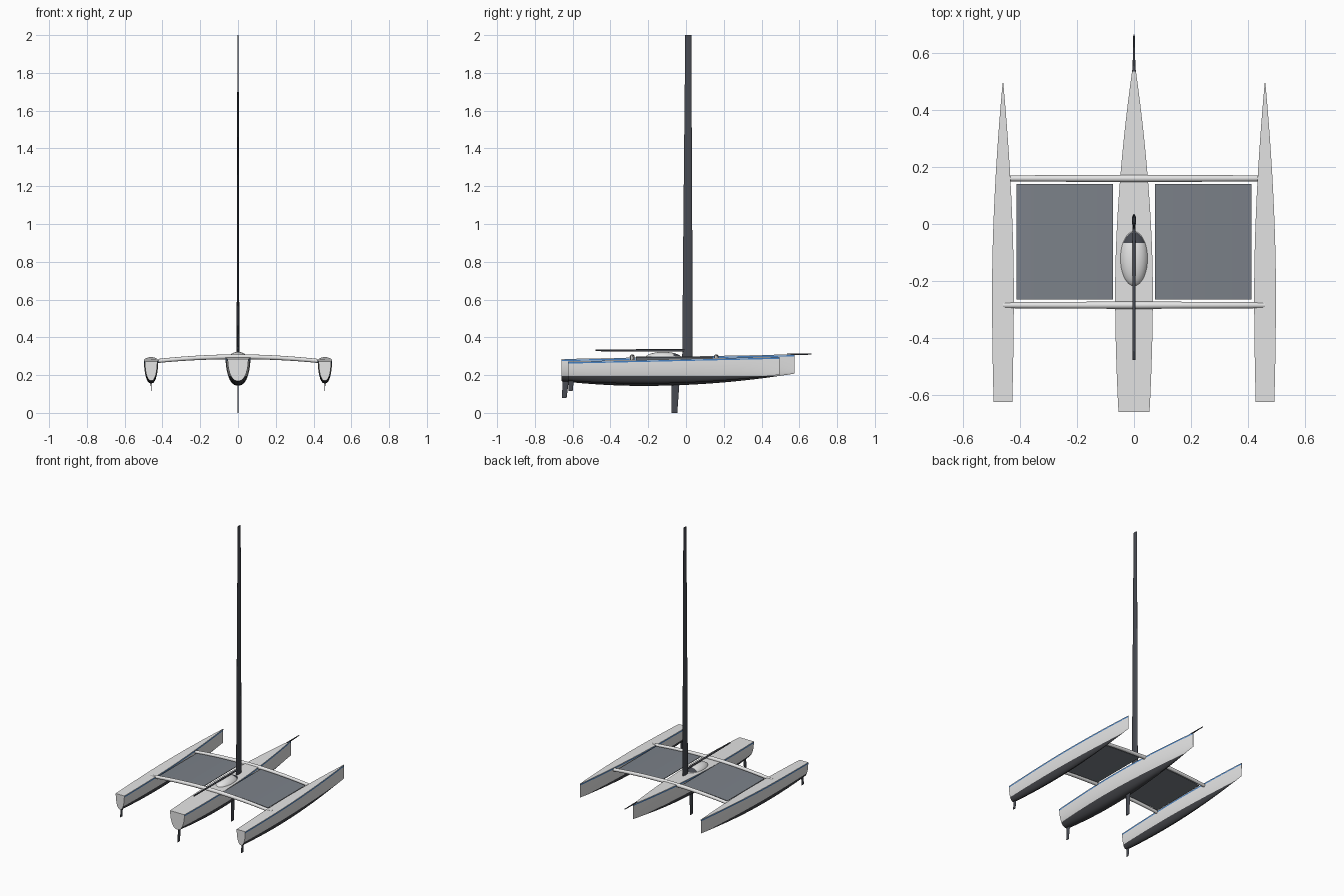
import bpy, bmesh, math

if "Cube" in bpy.data.objects:
    bpy.data.objects.remove(bpy.data.objects["Cube"])


def material(name, r, g, b):
    m = bpy.data.materials.new(name)
    m.diffuse_color = (r, g, b, 1)
    m.use_nodes = True
    m.node_tree.nodes["Principled BSDF"].inputs["Base Color"].default_value = m.diffuse_color
    return m


WHITE = material("hull white", 0.78, 0.78, 0.78)
CARBON = material("dark carbon", 0.065, 0.07, 0.085)
BLUE = material("stripe blue", 0.06, 0.22, 0.55)
BOTTOM = material("bottom paint", 0.06, 0.062, 0.07)
NET = material("net grey", 0.2, 0.22, 0.25)


def finish(name, bm, mats, angle=35):
    bmesh.ops.recalc_face_normals(bm, faces=bm.faces)
    me = bpy.data.meshes.new(name)
    bm.to_mesh(me)
    bm.free()
    for m in mats:
        me.materials.append(m)
    ob = bpy.data.objects.new(name, me)
    bpy.context.collection.objects.link(ob)
    bpy.ops.object.select_all(action='DESELECT')
    ob.select_set(True)
    bpy.context.view_layer.objects.active = ob
    bpy.ops.object.shade_smooth_by_angle(angle=math.radians(angle))
    return ob


def loft(rings):
    """Closed rings of points joined into a capped solid."""
    bm = bmesh.new()
    rows = [[bm.verts.new(p) for p in ring] for ring in rings]
    n = len(rows[0])
    for a, b in zip(rows, rows[1:]):
        for i in range(n):
            j = (i + 1) % n
            bm.faces.new((a[i], a[j], b[j], b[i]))
    bm.faces.new(rows[0])
    bm.faces.new(rows[-1])
    return bm


def cut(bm, co, no):
    geom = bm.verts[:] + bm.edges[:] + bm.faces[:]
    bmesh.ops.bisect_plane(bm, geom=geom, plane_co=co, plane_no=no, dist=1e-5)


# Hulls: U-shaped sections, widest at 35% of the length, plumb bow
def hull(name, cx, y0, y1, width, stern_w, deck, keel):
    rings = []
    for k in range(25):
        u = k / 24
        aft = max(0, (0.35 - u) / 0.35)
        fwd = max(0, (u - 0.35) / 0.65)
        w = width * (1 - (1 - stern_w) * aft ** 2) * (1 - fwd ** 1.8) + 0.0012
        top = deck[0] + (deck[1] - deck[0]) * u
        low = keel[1] + (keel[0] - keel[1]) * aft ** 2 + (keel[2] - keel[1]) * fwd ** 2
        h = top - low
        depth = [0, 0.004, 0.011] + [h * math.sin(math.radians(a)) for a in (16, 28, 40, 52, 64, 76)]
        side = [(w * max(0, 1 - (d / h) ** 2) ** 0.43, top - d) for d in depth]
        y = y0 + (y1 - y0) * u
        rings.append([(cx + x, y, z) for x, z in side] + [(cx, y, low)]
                     + [(cx - x, y, z) for x, z in reversed(side)])
    bm = loft(rings)
    # sheer stripe lies between the second and third section points
    n = len(rings[0])
    bm.faces.ensure_lookup_table()
    for i, f in enumerate(bm.faces):
        if i < 24 * n and i % n in (1, n - 3):
            f.material_index = 1
    # bottom paint under the waterline
    cut(bm, (0, 0, 0.196), (0, 0, 1))
    bm.normal_update()
    for f in bm.faces:
        if f.calc_center_median().z < 0.196 and abs(f.normal.y) < 0.95:
            f.material_index = 2
    finish(name, bm, (WHITE, BLUE, BOTTOM))


hull("main_hull", 0, -0.66, 0.575, 0.065, 0.82, (0.285, 0.31), (0.168, 0.143, 0.208))
for side, s in (("left", -1), ("right", 1)):
    hull(side + "_float", s * 0.46, -0.625, 0.495, 0.037, 0.85, (0.272, 0.297), (0.17, 0.155, 0.202))


# Foils: teardrop sections given as (z, trailing y, leading y, half thickness)
def foil(name, cx, stations):
    rings = []
    for z, ya, yb, t in stations:
        ring = []
        for i in range(16):
            a = 2 * math.pi * i / 16
            c = math.cos(a)
            ring.append((cx + t * math.sin(a) * (0.8 + 0.2 * c),
                         (ya + yb) / 2 + (yb - ya) / 2 * c, z))
        rings.append(ring)
    finish(name, loft(rings), (CARBON,), 50)


foil("wing_mast", 0, [(0.295, -0.02, 0.035, 0.009), (1.0, -0.014, 0.033, 0.007), (2.0, -0.004, 0.028, 0.004)])
foil("daggerboard", 0, [(0.0, -0.078, -0.046, 0.003), (0.17, -0.076, -0.034, 0.004)])
foil("main_rudder", 0, [(0.08, -0.657, -0.632, 0.0025), (0.19, -0.652, -0.618, 0.0035)])
for side, s in (("left", -1), ("right", 1)):
    foil(side + "_rudder", s * 0.46, [(0.115, -0.623, -0.6, 0.002), (0.19, -0.62, -0.592, 0.003)])


# Cross beams follow a shallow arch
def arch(x):
    return 0.297 - 0.026 * (x / 0.46) ** 2


def tube(name, points, radii, axis, mat):
    rings = []
    for (x, y, z), r in zip(points, radii):
        ring = []
        for i in range(16):
            a = 2 * math.pi * i / 16
            c, s = r * math.cos(a), r * math.sin(a)
            ring.append((x, y + c, z + s) if axis == 'x' else (x + c, y, z + s))
        rings.append(ring)
    finish(name, loft(rings), (mat,), 50)


xs = [-0.46 + 0.92 * i / 24 for i in range(25)]
for name, y in (("front_beam", 0.16), ("rear_beam", -0.285)):
    tube(name, [(x, y, arch(x)) for x in xs],
         [0.0105 + 0.0025 * (1 - abs(x) / 0.46) for x in xs], 'x', WHITE)

# Nets between the beams
for side, s in (("left", -1), ("right", 1)):
    rings = []
    for i in range(9):
        x = 0.073 + (0.413 - 0.073) * i / 8
        z = arch(x)
        rings.append([(s * x, y, z + dz) for y, dz in
                      ((-0.265, -0.002), (0.14, -0.002), (0.14, 0.002), (-0.265, 0.002))])
    finish(side + "_net", loft(rings), (NET,))

# Boom and bowsprit
tube("boom", [(0, -0.478, 0.331), (0, -0.25, 0.331), (0, 0.0, 0.331)], [0.0045, 0.006, 0.006], 'y', CARBON)
tube("bowsprit", [(0, 0.535, 0.309), (0, 0.6, 0.31), (0, 0.665, 0.311)], [0.005, 0.004, 0.0025], 'y', CARBON)

# Cabin dome with a wraparound window facing the bow
bm = bmesh.new()
bmesh.ops.create_uvsphere(bm, u_segments=32, v_segments=20, radius=1)
for v in bm.verts:
    x, y, z = v.co
    v.co = (0.05 * x, -0.12 + 0.1 * z, 0.285 + 0.038 * y)
for y in (-0.067, -0.03):
    cut(bm, (0, y, 0), (0, 1, 0))
cut(bm, (0, 0, 0.3), (0, 0, 1))
for f in bm.faces:
    c = f.calc_center_median()
    if -0.067 < c.y < -0.03 and c.z > 0.3:
        f.material_index = 1
finish("cabin", bm, (WHITE, CARBON), 60)
